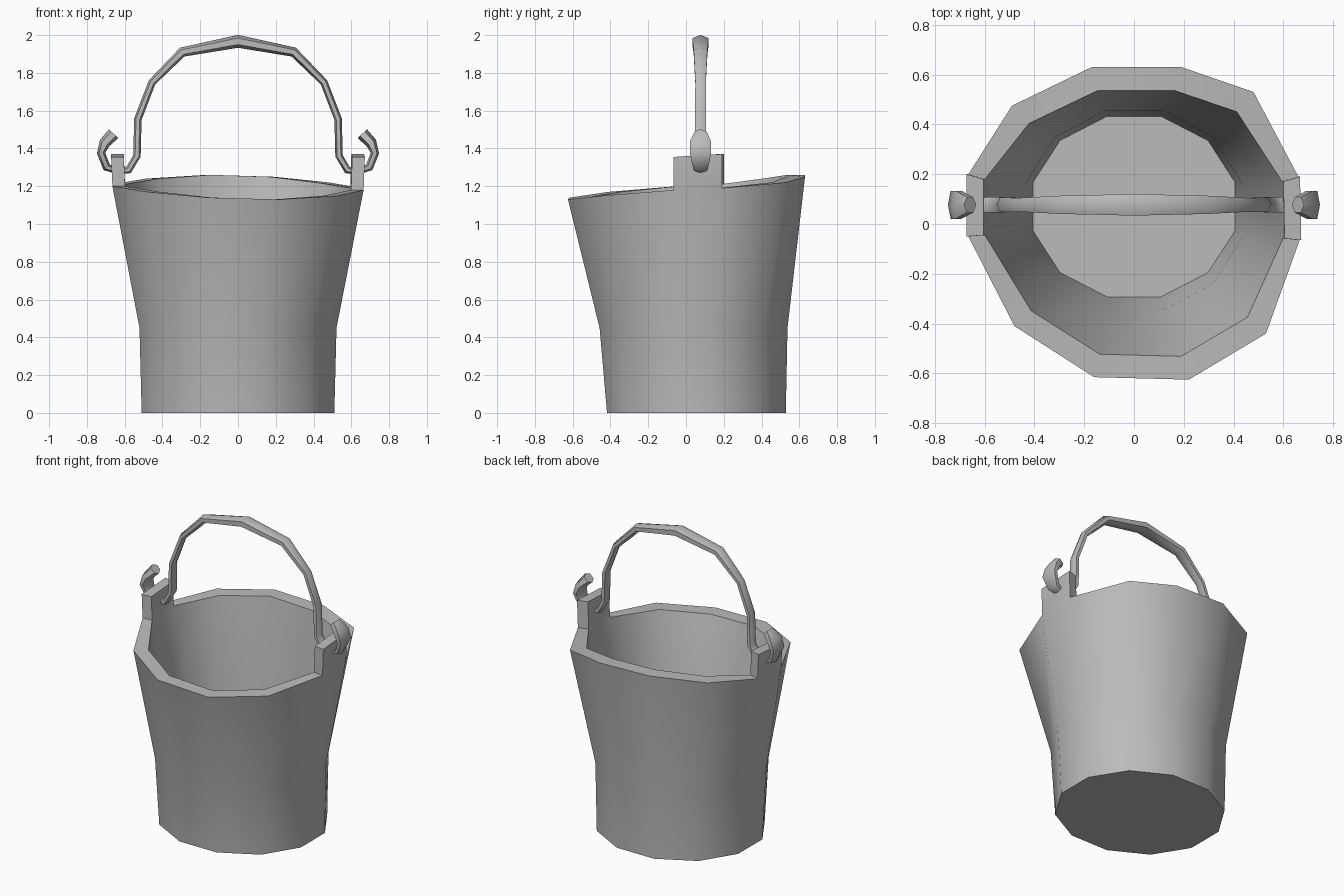
import bpy
import bmesh
import math
from mathutils import Vector

SIDES = 12
EAR_CORNERS = (0, 5, 6, 11)

if "Cube" in bpy.data.objects:
    bpy.data.objects.remove(bpy.data.objects["Cube"], do_unlink=True)


def make_material(name, colour):
    material = bpy.data.materials.new(name)
    material.use_nodes = True
    material.diffuse_color = colour
    material.node_tree.nodes["Principled BSDF"].inputs["Base Color"].default_value = colour
    return material


def finish(bm, name, material, angle):
    """Turn a bmesh into a smooth shaded object with sharp corners."""
    bmesh.ops.recalc_face_normals(bm, faces=bm.faces[:])
    mesh = bpy.data.meshes.new(name)
    bm.to_mesh(mesh)
    bm.free()
    mesh.materials.append(material)
    part = bpy.data.objects.new(name, mesh)
    bpy.context.collection.objects.link(part)
    bpy.ops.object.select_all(action='DESELECT')
    part.select_set(True)
    bpy.context.view_layer.objects.active = part
    bpy.ops.object.shade_smooth_by_angle(angle=math.radians(angle))
    return part


def ellipse(radius_x, radius_y, centre_y, z):
    """Twelve-sided ring with a flat side facing each axis."""
    angles = [math.tau * (i + 0.5) / SIDES for i in range(SIDES)]
    return [Vector((radius_x * math.cos(a), centre_y + radius_y * math.sin(a), z))
            for a in angles]


def bridge(bm, lower, upper):
    """Join two rings of vertices with quads."""
    count = len(lower)
    faces = []
    for i in range(count):
        j = (i + 1) % count
        faces.append(bm.faces.new((lower[i], lower[j], upper[j], upper[i])))
    return faces


def build_bucket(material):
    # Uneven hand-made rim, counter-clockwise from the left ear
    rim = [Vector(p) for p in (
        (0.66, 0.19, 1.19), (0.48, 0.53, 1.22), (0.19, 0.63, 1.25),
        (-0.17, 0.63, 1.26), (-0.49, 0.475, 1.24), (-0.665, 0.2, 1.21),
        (-0.665, -0.05, 1.2), (-0.48, -0.41, 1.17), (-0.16, -0.615, 1.14),
        (0.22, -0.625, 1.13), (0.53, -0.44, 1.15), (0.665, -0.065, 1.18))]
    inner_rim = []
    for i, p in enumerate(rim):
        if i in EAR_CORNERS:
            inner_rim.append(Vector((p.x * 0.9, p.y * 0.9, p.z)))
        else:
            inner_rim.append(Vector((p.x * 0.86, p.y * 0.85, p.z)))

    # Outer wall, rim, inner wall and floor as one closed chain of rings
    rings = [
        ellipse(0.528, 0.49, 0.055, 0.0),
        ellipse(0.54, 0.515, 0.04, 0.45),
        rim,
        inner_rim,
        ellipse(0.45, 0.415, 0.055, 0.47),
        ellipse(0.42, 0.375, 0.07, 0.1),
    ]
    bm = bmesh.new()
    loops = [[bm.verts.new(p) for p in ring] for ring in rings]
    strips = [bridge(bm, a, b) for a, b in zip(loops, loops[1:])]
    bm.faces.new(loops[0])
    bm.faces.new(loops[-1])

    # Ears raised from the rim faces at each side
    rim_faces = strips[2]
    ears = [rim_faces[5], rim_faces[11]]
    raised = bmesh.ops.extrude_discrete_faces(bm, faces=[])["faces"]
    for face in ears:
        raised = bmesh.ops.extrude_face_region(bm, geom=[face])["geom"]
        for v in [g for g in raised if isinstance(g, bmesh.types.BMVert)]:
            v.co.z = 1.37 if v.co.y > 0 else 1.355
            v.co.x *= 1.01
        if face.is_valid:
            bm.faces.remove(face)
    return finish(bm, "bucket_body", material, 45)


def build_handle(material):
    # Half path from the crown to the hooked tip: x, z, thickness, width
    half = [
        (0.0, 1.967, 0.034, 0.05), (0.295, 1.91, 0.026, 0.042),
        (0.455, 1.75, 0.02, 0.032), (0.53, 1.555, 0.02, 0.034),
        (0.535, 1.36, 0.02, 0.036), (0.58, 1.285, 0.02, 0.036),
        (0.64, 1.28, 0.016, 0.03), (0.695, 1.3, 0.022, 0.045),
        (0.725, 1.375, 0.022, 0.065), (0.705, 1.43, 0.03, 0.065),
        (0.658, 1.478, 0.034, 0.036)]
    path = [(-x, z, t, w) for x, z, t, w in reversed(half[1:])] + half
    centres = [Vector((x, 0.077, z)) for x, z, t, w in path]
    bm = bmesh.new()
    loops = []
    for i, (x, z, thick, wide) in enumerate(path):
        before = centres[max(i - 1, 0)]
        after = centres[min(i + 1, len(path) - 1)]
        tangent = (after - before).normalized()
        normal = Vector((-tangent.z, 0, tangent.x))
        ring = []
        for k in range(6):
            a = math.tau * k / 6
            offset = normal * thick * math.cos(a)
            offset.y = wide * math.sin(a)
            ring.append(bm.verts.new(centres[i] + offset))
        loops.append(ring)
    for a, b in zip(loops, loops[1:]):
        bridge(bm, a, b)
    bm.faces.new(loops[0])
    bm.faces.new(loops[-1])
    return finish(bm, "handle", material, 62)


grey = make_material("plain_grey", (0.5, 0.5, 0.5, 1))
build_bucket(grey)
build_handle(grey)
